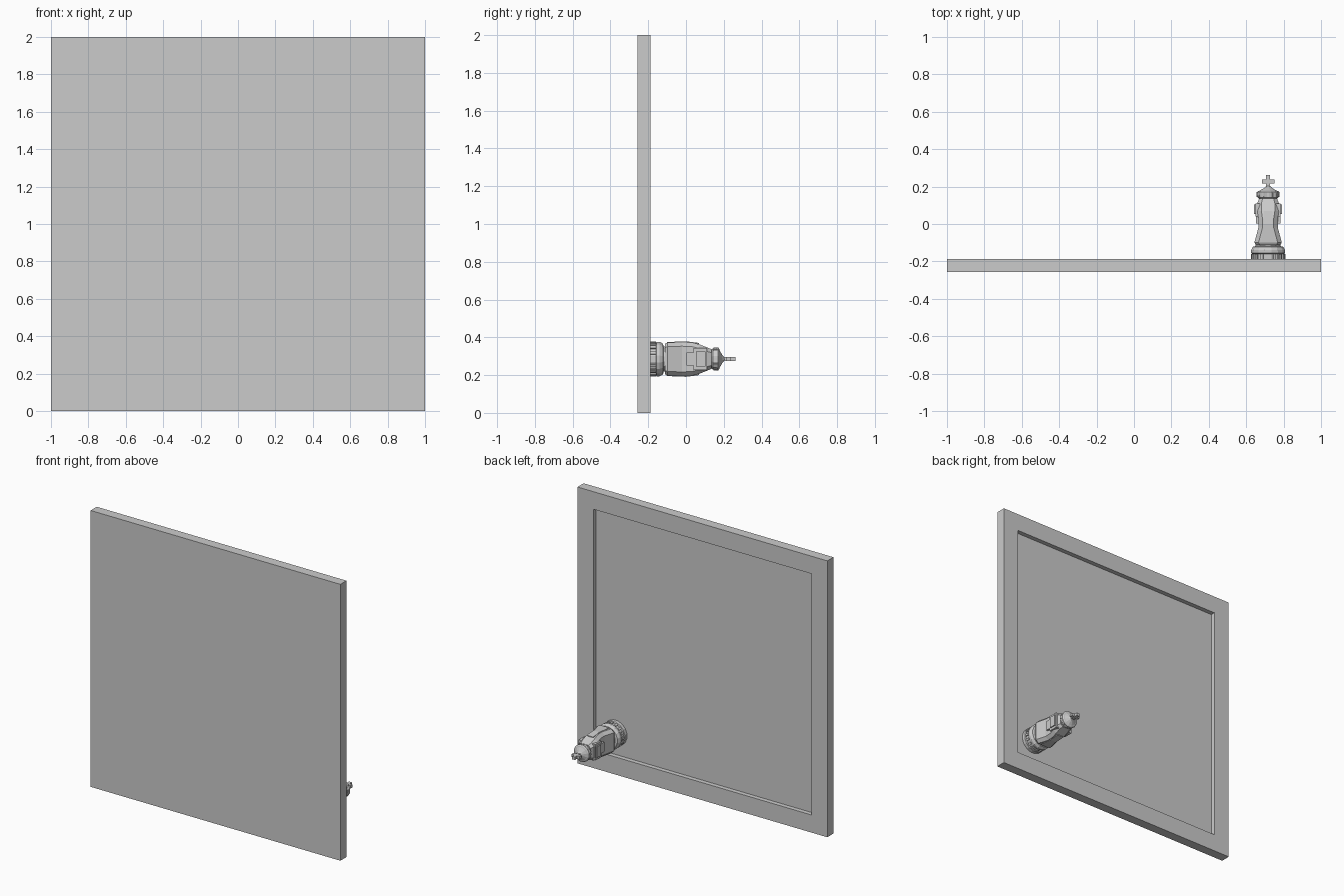
import bpy, bmesh, math
from mathutils import Vector

if "Cube" in bpy.data.objects:
    bpy.data.objects.remove(bpy.data.objects["Cube"])

CX, CZ = 0.717, 0.285      # piece axis, running along +y
FLOOR = -0.22              # recessed playing surface


def finish(name, bm):
    bmesh.ops.recalc_face_normals(bm, faces=bm.faces)
    me = bpy.data.meshes.new(name)
    bm.to_mesh(me)
    bm.free()
    ob = bpy.data.objects.new(name, me)
    bpy.context.collection.objects.link(ob)
    return ob


def loft(name, rings):
    """Skin rings of points and cap both ends."""
    bm = bmesh.new()
    vs = [[bm.verts.new(p) for p in r] for r in rings]
    n = len(vs[0])
    for a, b in zip(vs, vs[1:]):
        for i in range(n):
            j = (i + 1) % n
            bm.faces.new((a[i], a[j], b[j], b[i]))
    bm.faces.new(vs[0])
    bm.faces.new(vs[-1])
    return finish(name, bm)


def lathe(name, profile, n=16):
    """Profile of (radius, y) turned around the piece axis."""
    return loft(name, [[(CX + r * math.cos(2 * math.pi * (i + .5) / n), y,
                         CZ + r * math.sin(2 * math.pi * (i + .5) / n))
                        for i in range(n)] for r, y in profile])


def octagon(y, hx, hz, c):
    pts = [(hx, -hz + c), (hx, hz - c), (hx - c, hz), (-hx + c, hz),
           (-hx, hz - c), (-hx, -hz + c), (-hx + c, -hz), (hx - c, -hz)]
    return [(CX + x, y, CZ + z) for x, z in pts]


def box(name, center, size):
    bm = bmesh.new()
    bmesh.ops.create_cube(bm, size=1)
    for v in bm.verts:
        v.co = Vector(center) + Vector(a * b for a, b in zip(v.co, size))
    return finish(name, bm)


def ribs(name, radius, y0, y1, n, width):
    """Ring of small blocks standing around the piece axis."""
    bm = bmesh.new()
    for i in range(n):
        t = 2 * math.pi * i / n
        u = Vector((math.cos(t), 0, math.sin(t)))
        w = Vector((-math.sin(t), 0, math.cos(t)))
        for v in bmesh.ops.create_cube(bm, size=1)['verts']:
            x, y, z = v.co
            v.co = (Vector((CX, (y0 + y1) / 2 + y * (y1 - y0), CZ))
                    + u * (radius + x * .012) + w * z * width)
    return finish(name, bm)


# board with a sunken playing field
bm = bmesh.new()
bmesh.ops.create_cube(bm, size=1)
for v in bm.verts:
    v.co = (v.co.x * 2, -0.2225 + v.co.y * 0.07, 1 + v.co.z * 2)
bm.normal_update()
face = [f for f in bm.faces if f.normal.y > .9]
bmesh.ops.inset_region(bm, faces=face, thickness=0.18)
ext = bmesh.ops.extrude_face_region(bm, geom=face)
for v in ext['geom']:
    if isinstance(v, bmesh.types.BMVert):
        v.co.y = FLOOR
bmesh.ops.delete(bm, geom=[f for f in face if f.is_valid], context='FACES')
finish("board", bm)

# turned base with ribs
lathe("piece_base", [(.092, FLOOR), (.092, -.195), (.086, -.188), (.086, -.16), (.093, -.155),
                     (.093, -.14), (.083, -.122), (.068, -.118), (.068, -.10)])
ribs("base_ribs", .086, -.188, -.16, 16, .016)

# faceted robe, wide in z and waisted in x
loft("robe", [octagon(-.112, .066, .08, .02), octagon(-.098, .073, .088, .022),
              octagon(-.02, .052, .09, .022), octagon(.03, .052, .088, .022),
              octagon(.07, .058, .078, .022), octagon(.11, .058, .062, .022),
              octagon(.135, .048, .052, .018)])

# tapered panels, shoulders and arms on both sides
for s, side in ((1, "top"), (-1, "bottom")):
    loft("robe_panel_" + side, [
        [(CX + h * a, y, CZ + s * d) for a, d in ((-1, .08), (1, .08), (1, out), (-1, out))]
        for y, h, out in ((-.1, .033, .09), (.0, .024, .094), (.07, .022, .085))])
    box("shoulder_" + side, (CX + s * .055, .075, CZ), (.024, .07, .115))
    box("arm_" + side, (CX + s * .062, .078, CZ), (.026, .05, .08))
    box("hand_" + side, (CX + s * .05, .025, CZ), (.03, .045, .07))

# crown
lathe("crown", [(.045, .10), (.05, .135), (.058, .142), (.063, .17), (.055, .176), (.048, .178),
                (.022, .192), (.014, .2), (.01, .205)], 12)
ribs("crown_ribs", .055, .145, .168, 12, .012)

# cross finial
box("cross_stem", (CX, .23, CZ), (.022, .064, .022))
box("cross_arms", (CX, .227, CZ), (.066, .023, .021))
